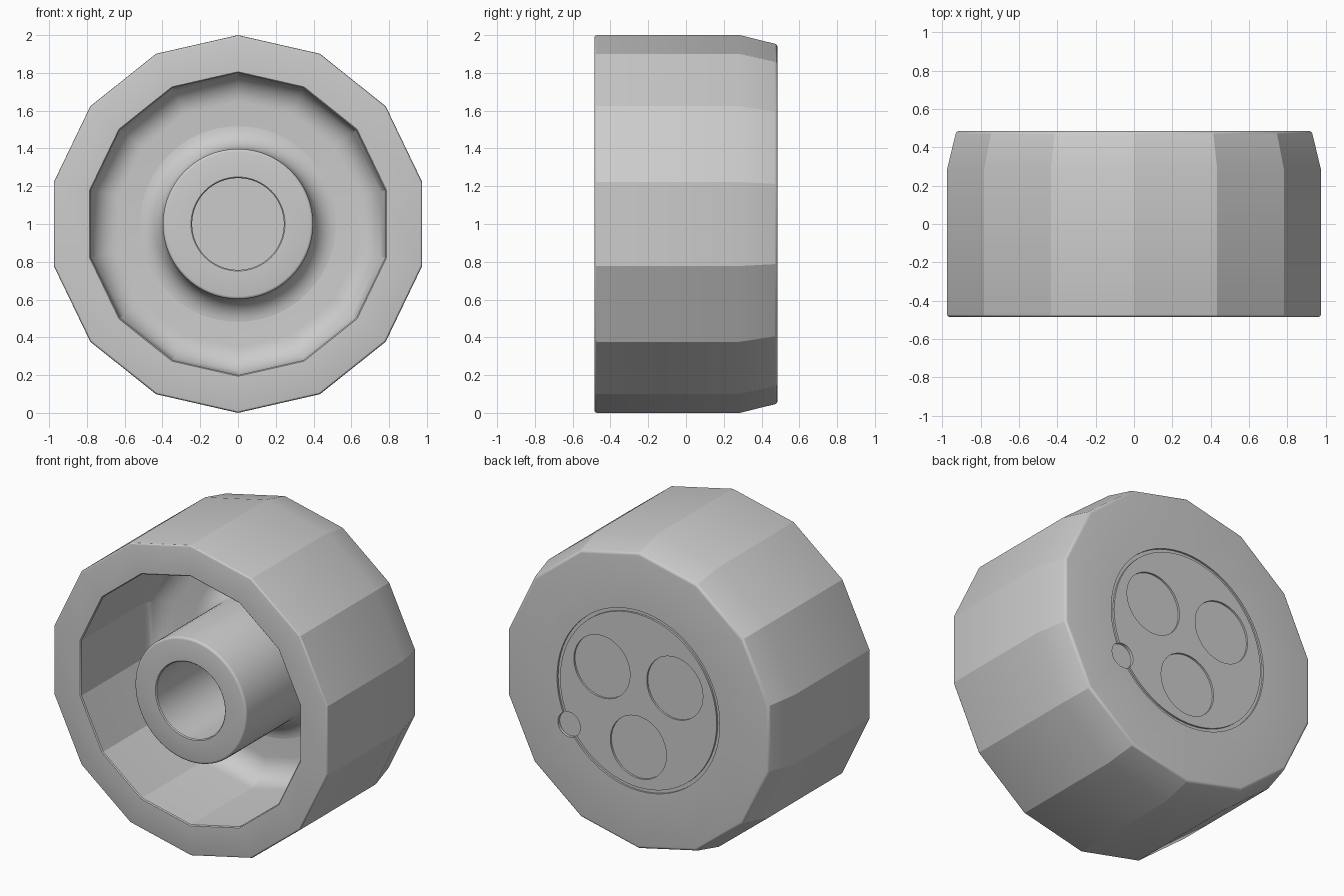
import bpy, bmesh, math

if "Cube" in bpy.data.objects:
    bpy.data.objects.remove(bpy.data.objects["Cube"], do_unlink=True)

grey = bpy.data.materials.new("plain_grey")
grey.use_nodes = True
grey.diffuse_color = (0.6, 0.6, 0.6, 1)
grey.node_tree.nodes["Principled BSDF"].inputs["Base Color"].default_value = (0.6, 0.6, 0.6, 1)

FRONT, BACK, FLOOR = -0.485, 0.485, 0.28


def arc(cr, cy, rad, start, end, steps):
    """Points of a rounded corner in the (radius, y) plane, angles in degrees."""
    points = []
    for i in range(steps + 1):
        a = math.radians(start + (end - start) * i / steps)
        points.append((cr + rad * math.cos(a), cy + rad * math.sin(a)))
    return points


def lathe(name, profile, sides, cx=0, cz=1, closed=False):
    """Spin a (radius, y) profile about an axis along y, first corner at the top."""
    bm = bmesh.new()
    rings = []
    for k in range(sides):
        a = math.tau * k / sides
        rings.append([bm.verts.new((cx + r * math.sin(a), y, cz + r * math.cos(a)))
                      for r, y in profile])
    spans = len(profile) if closed else len(profile) - 1
    for k in range(sides):
        p, q = rings[k], rings[(k + 1) % sides]
        for i in range(spans):
            j = (i + 1) % len(profile)
            bm.faces.new((p[i], p[j], q[j], q[i]))
    bmesh.ops.remove_doubles(bm, verts=bm.verts, dist=0.00001)
    bmesh.ops.recalc_face_normals(bm, faces=bm.faces)
    mesh = bpy.data.meshes.new(name)
    bm.to_mesh(mesh)
    bm.free()
    mesh.materials.append(grey)
    obj = bpy.data.objects.new(name, mesh)
    bpy.context.collection.objects.link(obj)
    return obj


def select(obj):
    bpy.ops.object.select_all(action="DESELECT")
    obj.select_set(True)
    bpy.context.view_layer.objects.active = obj


def smooth(obj, degrees):
    select(obj)
    bpy.ops.object.shade_smooth_by_angle(angle=math.radians(degrees))


def cut(obj, cutter):
    select(obj)
    mod = obj.modifiers.new("cut", "BOOLEAN")
    mod.operation, mod.solver, mod.object = "DIFFERENCE", "EXACT", cutter
    bpy.ops.object.modifier_apply(modifier=mod.name)
    bpy.data.objects.remove(cutter, do_unlink=True)


def disc_cutter(radius, depth, cx=0, cz=1, sides=48):
    y = BACK - depth
    return lathe("disc_cutter", [(0, y), (radius, y), (radius, 0.6), (0, 0.6)], sides, cx, cz)


# Fourteen-sided cup: hollow at the front, chamfered at the back
cup_profile = [(0, FLOOR)]
cup_profile += arc(0.65, FLOOR - 0.15, 0.15, 90, 0, 8)
cup_profile += [(0.8, FRONT + 0.006), (0.806, FRONT)]
cup_profile += arc(0.985, FRONT + 0.015, 0.015, -90, 0, 3)
cup_profile += [(1, 0.285)]
cup_profile += arc(0.935, BACK - 0.02, 0.02, 14, 90, 4)
cup_profile += [(0, BACK)]
cup = lathe("wheel_cup", cup_profile, 14)

# Ring groove, three shallow round dimples and a small round notch on the back
y = BACK - 0.012
cut(cup, lathe("ring_cutter", [(0.558, y), (0.58, y), (0.58, 0.6), (0.558, 0.6)],
               72, closed=True))
for angle in (30, 150, 270):
    a = math.radians(angle)
    cut(cup, disc_cutter(0.2, 0.012, 0.3 * math.cos(a), 1 + 0.3 * math.sin(a)))
a = math.radians(-30)
cut(cup, disc_cutter(0.08, 0.018, 0.57 * math.cos(a), 1 + 0.57 * math.sin(a), 32))
smooth(cup, 22)

# Round hub with a blind axle hole, flared into the cup floor
hub_profile = [(0, FLOOR - 0.005), (0.243, FLOOR - 0.005), (0.243, FRONT + 0.006), (0.249, FRONT)]
hub_profile += arc(0.383, FRONT + 0.015, 0.015, -90, 0, 3)
hub_profile += arc(0.528, FLOOR - 0.129, 0.13, 180, 90, 8)
hub_profile += [(0.528, FLOOR + 0.02), (0, FLOOR + 0.02)]
smooth(lathe("hub", hub_profile, 64), 32)
